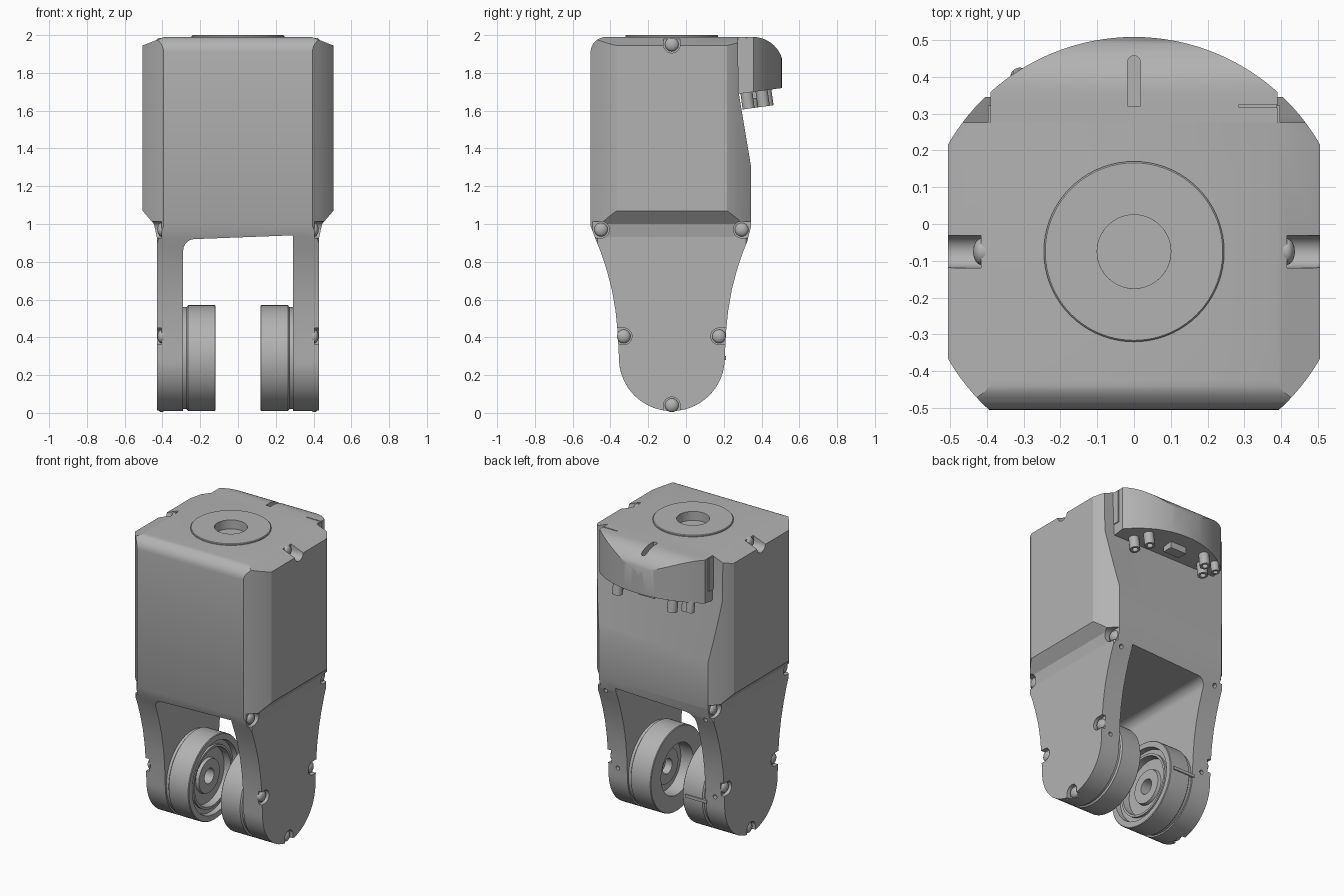
import bpy, bmesh, math
from mathutils import Vector

cube = bpy.data.objects.get("Cube")
if cube:
    bpy.data.objects.remove(cube, do_unlink=True)

grey = bpy.data.materials.new("light_grey")
grey.use_nodes = True
COLOR = (0.45, 0.45, 0.45, 1)
grey.diffuse_color = COLOR
grey.node_tree.nodes["Principled BSDF"].inputs["Base Color"].default_value = COLOR

AXIS_Y = -0.075   # shared axis of the housing and the hubs
HUB_Z = 0.29
HUB_R = 0.28
CASE_R = 0.583    # rounding cylinder of the housing


def to_object(name, bm):
    bmesh.ops.recalc_face_normals(bm, faces=bm.faces)
    mesh = bpy.data.meshes.new(name)
    bm.to_mesh(mesh)
    bm.free()
    obj = bpy.data.objects.new(name, mesh)
    mesh.materials.append(grey)
    bpy.context.collection.objects.link(obj)
    return obj


def prism(name, points, axis, lo, hi):
    """Extrude a closed 2D outline along x, y or z."""
    place = {"x": lambda a, b, t: (t, a, b),
             "y": lambda a, b, t: (a, t, b),
             "z": lambda a, b, t: (a, b, t)}[axis]
    bm = bmesh.new()
    ends = [[bm.verts.new(place(a, b, t)) for a, b in points] for t in (lo, hi)]
    for ring in ends:
        bm.faces.new(ring)
    n = len(points)
    for i in range(n):
        j = (i + 1) % n
        bm.faces.new((ends[0][i], ends[0][j], ends[1][j], ends[1][i]))
    return to_object(name, bm)


def box(name, x, y, z):
    return prism(name, [(x[0], y[0]), (x[1], y[0]), (x[1], y[1]), (x[0], y[1])], "z", *z)


def arc(cx, cy, r, a0, a1, n=12):
    return [(cx + r * math.cos(math.radians(a0 + (a1 - a0) * i / n)),
             cy + r * math.sin(math.radians(a0 + (a1 - a0) * i / n))) for i in range(n + 1)]


def disc(cx, cy, r, n=48):
    return arc(cx, cy, r, 0, 360, n)[:-1]


def lathe(name, profile, origin, axis, n=72):
    """Revolve (distance along axis, radius) points around an axis."""
    axis = Vector(axis)
    side = axis.orthogonal().normalized()
    bm = bmesh.new()
    verts = [bm.verts.new(Vector(origin) + axis * d + side * r) for d, r in profile]
    edges = [bm.edges.new((verts[i], verts[(i + 1) % len(verts)])) for i in range(len(verts))]
    bmesh.ops.spin(bm, geom=verts + edges, cent=origin, axis=axis,
                   angle=math.tau, steps=n, use_merge=False)
    bmesh.ops.remove_doubles(bm, verts=bm.verts, dist=0.0002)
    bmesh.ops.dissolve_degenerate(bm, edges=bm.edges, dist=0.0001)
    return to_object(name, bm)


def combine(target, tool, operation):
    """Apply a boolean and drop the helper."""
    mod = target.modifiers.new("bool", "BOOLEAN")
    mod.object, mod.operation, mod.solver = tool, operation, "EXACT"
    bpy.context.view_layer.objects.active = target
    bpy.ops.object.modifier_apply(modifier=mod.name)
    bpy.data.objects.remove(tool, do_unlink=True)


# Housing and fork: side profile, front profile and plan intersected
leg_curve = [(-0.505, 0.99), (-0.475, 0.91), (-0.447, 0.84), (-0.418, 0.75),
             (-0.392, 0.65), (-0.373, 0.54), (-0.362, 0.43)]
back_curve = [(2 * AXIS_Y - y, z) for y, z in reversed(leg_curve)]
back_curve[-1] = (0.345, 0.99)
side = (arc(-0.425, 1.91, 0.08, 90, 180, 8) + leg_curve
        + arc(AXIS_Y, HUB_Z, HUB_R, 180, 360, 32) + back_curve
        + [(0.345, 1.3), (0.278, 1.7), (0.275, 1.99)])
body = prism("housing_and_fork", side, "x", -0.7, 0.7)

outer = [(0.43, -0.1), (0.43, 0.93), (0.445, 1.0), (0.505, 1.07), (0.505, 1.945), (0.39, 1.99)]
front = (outer + [(-x, z) for x, z in reversed(outer)]
         + [(-0.29, -0.1)] + arc(-0.23, 0.86, 0.06, 180, 90, 8) + [(0.29, 0.94), (0.29, -0.1)])
combine(body, prism("front_helper", front, "y", -0.7, 0.7), "INTERSECT")
combine(body, prism("plan_helper", disc(0, AXIS_Y, CASE_R, 128), "z", -0.2, 2.2), "INTERSECT")

# Screw pockets: (y, z, outward direction) in the side view
pockets = [(-0.45, 0.97, -1, 0), (0.295, 0.97, 1, 0), (-0.33, 0.405, -1, 0),
           (0.175, 0.405, 1, 0), (AXIS_Y, 0.04, 0, -1), (AXIS_Y, 1.95, 0, 1)]
for s in (1, -1):
    for i, (y, z, dy, dz) in enumerate(pockets):
        floor = 0.415 if dz > 0 else 0.405
        angle = math.degrees(math.atan2(dz, dy))
        slot = (arc(y, z, 0.044, angle + 90, angle + 270, 16)
                + arc(y + dy * 0.15, z + dz * 0.15, 0.044, angle - 90, angle + 90, 4))
        lo, hi = sorted((s * floor, s * 0.6))
        combine(body, prism("pocket_helper", slot, "x", lo, hi), "DIFFERENCE")
        dome = [(-0.01, 0), (-0.01, 0.036)] + [
            (0.022 * math.sin(t * math.pi / 12), 0.036 * math.cos(t * math.pi / 12)) for t in range(7)]
        lathe(f"screw_head_{i}_{'left' if s > 0 else 'right'}", dome, (s * floor, y, z), (s, 0, 0), 24)
    # Small fixing holes in the rear edges of the fork
    for x, z, y in ((0.37, 0.9, 0.25), (0.36, 0.34, 0.18)):
        combine(body, prism("hole_helper", disc(s * x, z, 0.014, 16), "y", y, 0.5), "DIFFERENCE")

# Top flange ring and its central recess
combine(body, prism("recess_helper", disc(0, AXIS_Y, 0.1), "z", 1.94, 2.1), "DIFFERENCE")
lathe("top_flange", [(1.975, 0.1), (1.975, 0.245), (1.996, 0.245), (2.0, 0.241), (2.0, 0.1)],
      (0, AXIS_Y, 0), (0, 0, 1))

# Hubs on the inner faces of the fork
shell = [(0.3, 0), (0.3, 0.27), (0.272, 0.27), (0.264, 0.28), (0.122, 0.28), (0.118, 0.276)]
ringed = shell + [(0.118, 0.24), (0.15, 0.235), (0.15, 0.205), (0.135, 0.205), (0.135, 0.19),
                  (0.18, 0.185), (0.18, 0.115), (0.16, 0.11), (0.16, 0.05), (0.23, 0.05), (0.23, 0)]
bored = shell + [(0.118, 0.17), (0.21, 0.17), (0.21, 0.12), (0.19, 0.115),
                 (0.19, 0.05), (0.24, 0.05), (0.24, 0)]
lathe("right_hub", ringed, (0, AXIS_Y, HUB_Z), (-1, 0, 0))
lathe("left_hub", bored, (0, AXIS_Y, HUB_Z), (1, 0, 0))
box("hub_key", (-0.3, -0.14), (0.195, 0.212), (0.28, 0.3))

# Rear connector cover
cover_side = ([(0.25, 1.99), (0.33, 1.99)] + arc(0.355, 1.83, 0.16, 90, 18, 10)[0:]
              + [(0.51, 1.72), (0.285, 1.69), (0.25, 1.69)])
cover = prism("connector_cover", cover_side, "x", -0.39, 0.39)
combine(cover, prism("cover_helper", disc(0, AXIS_Y, CASE_R, 128), "z", 1.5, 2.2), "INTERSECT")
groove = arc(0, 0.44, 0.017, 0, 180, 8) + [(-0.017, 0.32), (0.017, 0.32)]
combine(cover, prism("groove_helper", groove, "z", 1.9, 2.2), "DIFFERENCE")
combine(cover, box("slit_helper", (0.285, 0.42), (0.317, 0.324), (1.95, 2.1)), "DIFFERENCE")
for s, tag in ((1, "left"), (-1, "right")):
    box(f"cover_tab_{tag}", sorted((s * 0.385, s * 0.396)), (0.275, 0.322), (1.765, 1.985))

# Sockets under the cover, square to its sloping underside
down = Vector((0, 0.14, -1)).normalized()
socket = [(-0.02, 0), (-0.02, 0.032), (0.085, 0.032), (0.085, 0.018), (0.06, 0.018), (0.06, 0)]
for i, (x, y) in enumerate([(0.27, 0.32), (0.22, 0.4), (-0.2, 0.42), (-0.25, 0.34), (-0.31, 0.39)]):
    small = 0.8 if i == 4 else 1
    lathe(f"socket_{i}", [(d * small, r * small) for d, r in socket],
          (x, y, 1.69 + 0.14 * (y - 0.285)), down, 24)
box("flat_socket", (-0.06, 0.06), (0.35, 0.42), (1.665, 1.72))

# Smooth curved faces, keep edges sharp
bpy.ops.object.select_all(action="DESELECT")
for obj in bpy.context.scene.objects:
    if obj.type == "MESH":
        obj.select_set(True)
        bpy.context.view_layer.objects.active = obj
bpy.ops.object.shade_smooth_by_angle(angle=math.radians(25))
